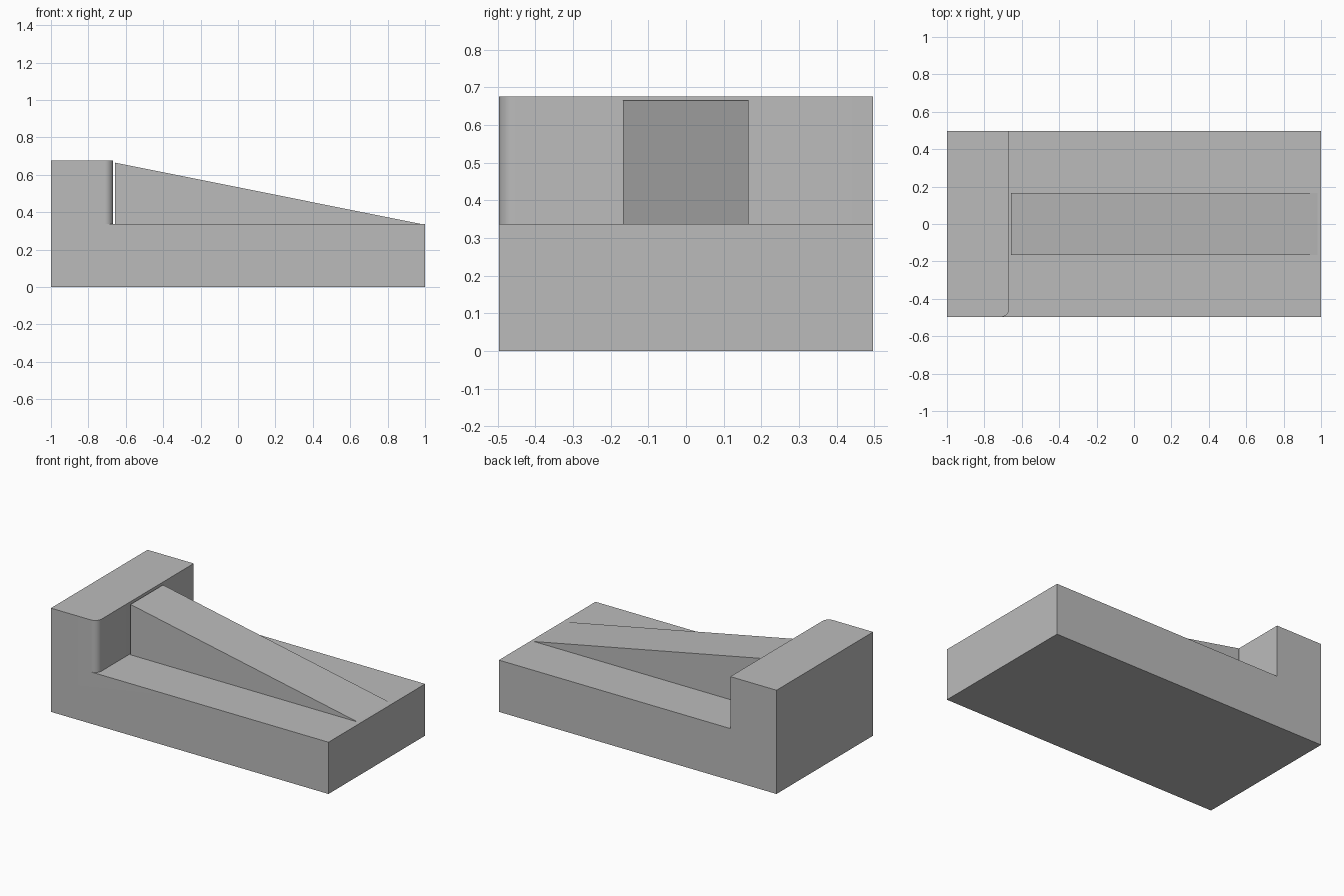
import bpy
import bmesh
from math import sin, cos, pi
from mathutils import Vector

cube = bpy.data.objects.get("Cube")
if cube:
    bpy.data.objects.remove(cube, do_unlink=True)

GREY = (0.5, 0.5, 0.5, 1)
mat = bpy.data.materials.new("plain grey")
mat.use_nodes = True
mat.diffuse_color = GREY
mat.node_tree.nodes["Principled BSDF"].inputs["Base Color"].default_value = GREY


def prism(name, outline, extrude):
    """Extrude a flat outline of 3D points along a vector."""
    bm = bmesh.new()
    face = bm.faces.new([bm.verts.new(p) for p in outline])
    out = bmesh.ops.extrude_face_region(bm, geom=[face], use_keep_orig=True)
    moved = [g for g in out["geom"] if isinstance(g, bmesh.types.BMVert)]
    bmesh.ops.translate(bm, vec=Vector(extrude), verts=moved)
    bmesh.ops.recalc_face_normals(bm, faces=bm.faces[:])
    mesh = bpy.data.meshes.new(name)
    bm.to_mesh(mesh)
    bm.free()
    mesh.materials.append(mat)
    obj = bpy.data.objects.new(name, mesh)
    bpy.context.collection.objects.link(obj)
    return obj


HALF_W = 0.497      # half depth of the body
DECK = 0.337        # height of the low deck
TOP = 0.6755        # height of the end block
STEP = -0.667       # face of the end block
R = 0.045           # rounded corner of the end block

# Stepped body, starting as a full-height slab
body = prism("stepped_body",
             [(-1, -HALF_W, 0), (1, -HALF_W, 0), (1, HALF_W, 0), (-1, HALF_W, 0)],
             (0, 0, TOP))

# Cutter that lowers the deck and rounds the front corner of the end block
arc = [(STEP - R + R * cos(a), -HALF_W + R - R * sin(a), DECK)
       for a in (i * pi / 24 for i in range(13))]
pocket = [(1.2, 0.7, DECK), (STEP, 0.7, DECK), *arc,
          (STEP - R, -0.7, DECK), (1.2, -0.7, DECK)]
cutter = prism("deck_cutter", pocket, (0, 0, 1))
cutter.hide_render = True

cut = body.modifiers.new("cut deck", "BOOLEAN")
cut.operation = "DIFFERENCE"
cut.solver = "EXACT"
cut.object = cutter
bpy.ops.object.select_all(action="DESELECT")
body.select_set(True)
bpy.context.view_layer.objects.active = body
bpy.ops.object.modifier_apply(modifier=cut.name)
bpy.data.objects.remove(cutter, do_unlink=True)
bpy.ops.object.shade_smooth_by_angle()

# Narrow ramp, sunk slightly into the deck, with a thin gap to the end block
prism("centre_ramp",
      [(-0.657, -0.167, DECK - 0.02), (0.98, -0.167, DECK - 0.02),
       (0.98, -0.167, DECK), (-0.657, -0.167, 0.665)],
      (0, 0.333, 0))
